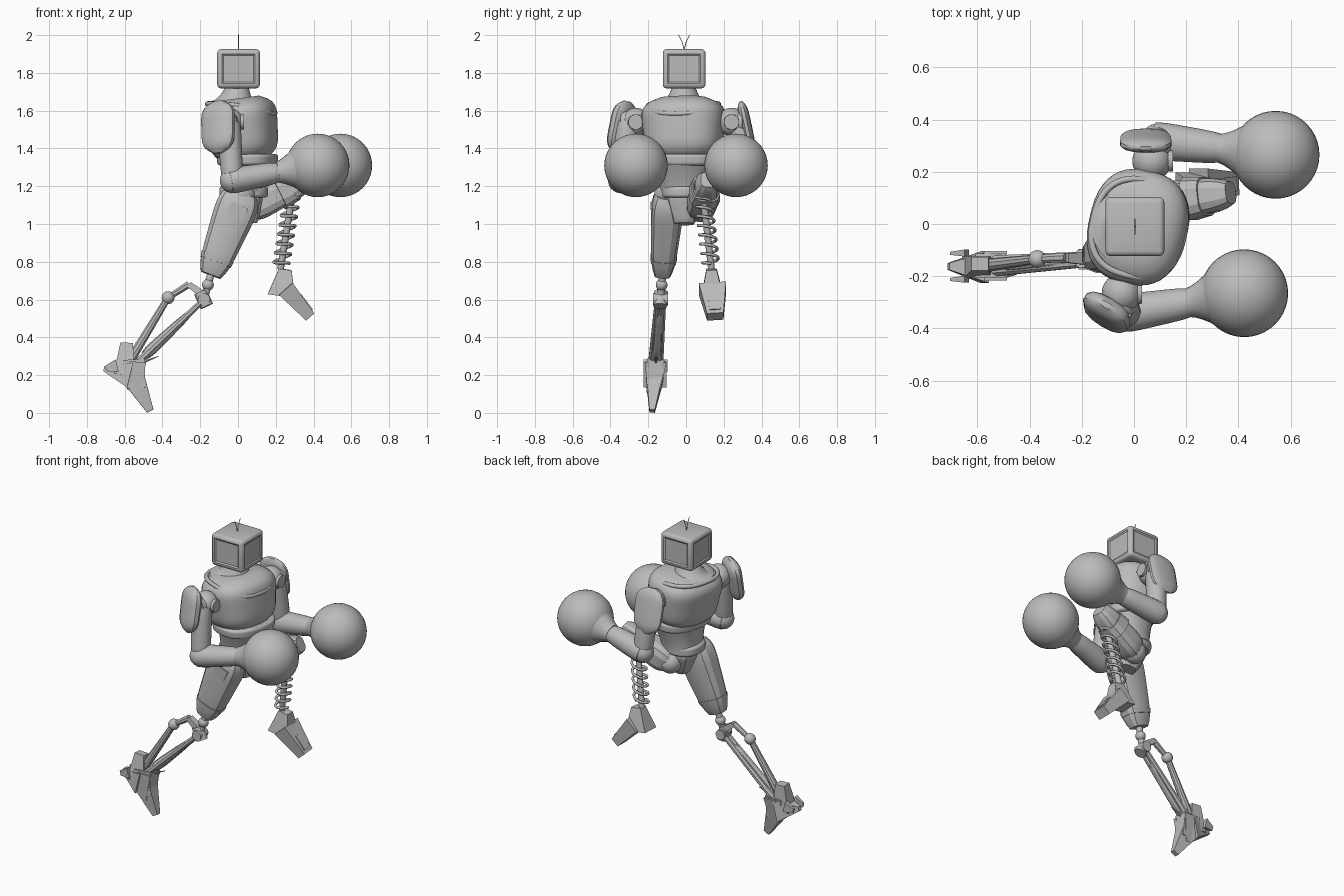
import bpy, bmesh, math
from mathutils import Vector, Matrix

old_cube = bpy.data.objects.get("Cube")
if old_cube:
    bpy.data.objects.remove(old_cube, do_unlink=True)

grey = bpy.data.materials.new("plain grey")
grey.use_nodes = True
grey.diffuse_color = (.5, .5, .5, 1)
grey.node_tree.nodes["Principled BSDF"].inputs["Base Color"].default_value = grey.diffuse_color
FRONT, LEFT, UP = Vector((1, 0, 0)), Vector((0, 1, 0)), Vector((0, 0, 1))


def finish(name, bm, smooth_angle):
    bmesh.ops.recalc_face_normals(bm, faces=bm.faces)
    mesh = bpy.data.meshes.new(name)
    bm.to_mesh(mesh)
    bm.free()
    mesh.materials.append(grey)
    part = bpy.data.objects.new(name, mesh)
    bpy.context.collection.objects.link(part)
    bpy.ops.object.select_all(action="DESELECT")
    bpy.context.view_layer.objects.active = part
    part.select_set(True)
    bpy.ops.object.shade_smooth_by_angle(angle=math.radians(smooth_angle))


def superellipse(angle, power):
    return [math.copysign(abs(v) ** (2 / power), v) for v in (math.cos(angle), math.sin(angle))]


def loft(name, a, b, start, end, wide=1, rounding=0, ease=1, sides=24, power=2,
         side=LEFT, smooth_angle=30):
    """Superellipse tube from a to b; radius eases start to end, its ends rounded in."""
    a, b = Vector(a), Vector(b)
    axis = (b - a).normalized()
    across = (side - axis * side.dot(axis)).normalized()
    depth = across.cross(axis)
    straight = rounding == 0 and ease == 1
    steps = 1 if straight else 16
    bm = bmesh.new()
    rings = []
    for step in range(steps + 1):
        t = step / steps
        radius = start + (end - start) * t ** ease
        radius *= 1 - rounding * abs(2 * t - 1) ** 5
        ring = []
        for i in range(sides):
            c, s = superellipse(math.tau * (i + .5) / sides, power)
            ring.append(bm.verts.new(a.lerp(b, t) + radius * (depth * c + across * s * wide)))
        rings.append(ring)
    for low, high in zip(rings, rings[1:]):
        for i in range(sides):
            bm.faces.new((low[i - 1], low[i], high[i], high[i - 1]))
    bm.faces.new(rings[0])
    bm.faces.new(rings[-1])
    finish(name, bm, smooth_angle)


def block(name, a, b, start, end, wide=1):
    loft(name, a, b, start, end, wide, sides=4, power=20)


def armour(name, a, b, start, end, wide, rounding=.3):
    loft(name, a, b, start, end, wide, rounding, sides=12, power=3, smooth_angle=20)


def ball(name, centre, radius):
    bm = bmesh.new()
    bmesh.ops.create_uvsphere(bm, u_segments=40, v_segments=20, radius=radius,
                              matrix=Matrix.Translation(centre))
    finish(name, bm, 60)


def wire(name, points, radius, cyclic=False):
    curve = bpy.data.curves.new(name, "CURVE")
    curve.dimensions, curve.bevel_depth, curve.bevel_resolution = "3D", radius, 2
    curve.use_fill_caps = True
    spline = curve.splines.new("POLY")
    spline.points.add(len(points) - 1)
    for target, point in zip(spline.points, points):
        target.co = (*point, 1)
    spline.use_cyclic_u = cyclic
    curve.materials.append(grey)
    bpy.context.collection.objects.link(bpy.data.objects.new(name, curve))


# Head: rounded box with shallow recessed sides, the front one being the screen
head_centre = Vector((.003, -.01, 1.822))
bm = bmesh.new()
bmesh.ops.create_cube(bm, size=.226, matrix=Matrix.Translation(head_centre)
                      @ Matrix.Diagonal((1, 1, .92, 1)))
bmesh.ops.bevel(bm, geom=bm.edges[:], offset=.02, segments=3, profile=.5, affect="EDGES")
bm.normal_update()
panels = [f for f in bm.faces if f.calc_area() > .02 and abs(f.normal.z) < .5]
bmesh.ops.inset_individual(bm, faces=panels, thickness=.008, depth=0)
bmesh.ops.inset_individual(bm, faces=panels, thickness=.012, depth=-.006)
finish("head", bm, 35)
for s in (-1, 1):
    root = head_centre + UP * .1
    wire("antenna", [root, root + UP * .04 + LEFT * s * .01, root + UP * .08 + LEFT * s * .03], .002)

# Torso, turned slightly to its right
turn = Matrix.Rotation(math.radians(-13), 3, "Z")
shoulder_line = turn @ LEFT


def core(x, z):
    return Vector((x, -.012, z))


loft("neck", core(-.015, 1.63), core(0, 1.74), .15, .056, ease=.4)
loft("chest", core(.045, 1.33), core(.0, 1.665), .167, .197, 1.18, .45,
     sides=40, power=2.5, side=shoulder_line)
loft("chest_rim", core(.05, 1.31), core(.05, 1.37), .153, .158, 1.2, .08,
     sides=40, power=2.5, side=shoulder_line)
loft("abdomen", core(.03, 1.17), core(.05, 1.33), .11, .145, 1.15, ease=1.5, power=2.4)
loft("belt", core(.03, 1.14), core(.03, 1.2), .13, .13, .93, .1, power=2.4)
armour("pelvis", core(.05, 1), core(.03, 1.15), .06, .11, 1, .1)
collar = []
for i in range(48):
    c, s = superellipse(math.tau * i / 48, 2.5)
    collar.append(turn @ Vector((.02 + .175 * c, .185 * s - .012, 1.63 - .025 * c - .02 * c * c)))
wire("collar", collar, .013, True)

# Arms: shoulder joint, guard, upper arm, forearm and round glove
for s, name in ((1, "left"), (-1, "right")):
    shoulder = core(.01, 1.54) + shoulder_line * s * .26
    elbow = Vector((.03 + s * .06, s * .33 - .012, 1.23))
    glove = Vector((.482 + s * .06, s * .265, 1.31))
    wrist = elbow.lerp(glove, .53)
    reach = shoulder_line * s * .1
    ball(name + "_shoulder", shoulder, .075)
    loft(name + "_shoulder_axle", shoulder - reach, shoulder + reach * .7, .06, .06, side=UP)
    loft(name + "_shoulder_cap", shoulder, shoulder + FRONT * .08, .045, .04)
    loft(name + "_upper_arm", shoulder + LEFT * s * .04, elbow, .064, .058, rounding=.1)
    ball(name + "_elbow", elbow, .066)
    loft(name + "_forearm", elbow.lerp(glove, -.03), wrist, .072, .057, 1.05, .08)
    loft(name + "_cuff", wrist, elbow.lerp(glove, .8), .057, .13, ease=1.4)
    ball(name + "_glove", glove, .168)
    guard = Vector((-.03 + s * .075, s * .3 - .01, 1.65))
    loft(name + "_shoulder_guard", guard, guard + LEFT * s * .06 - UP * .275, .103, .095,
         .37 - s * .07, .75, sides=14, power=2.4, side=Vector((.3 - s * .3, 1, 0)))


# Right leg: armoured thigh, knee and linkage shin, all in one leaning plane
def leg(x, z, out=0):
    return Vector((x, .075 * z - .18 - out, z))


hip, knee, hub = leg(.02, 1.16), leg(-.145, .73), leg(-.18, .6)
ball("right_hip", hip, .075)
armour("right_thigh", hip, knee, .125, .08, .76)
armour("right_thigh_band", hip.lerp(knee, .78), hip.lerp(knee, .84), .092, .086, .78, 0)
block("right_thigh_plate", leg(.01, 1.1, .07), leg(-.1, .84, .05), .05, .03, .4)
loft("right_knee_pin", knee, hub, .02, .02)
ball("right_knee", knee.lerp(hub, .4), .031)
loft("right_knee_hub", leg(-.2, .64), leg(-.165, .565), .036, .036)
loft("right_knee_axle", hub - LEFT * .04, hub + LEFT * .04, .032, .032, side=UP)
ankle = leg(-.55, .25)
for s in (-1, 1):
    loft("right_shin_bar", hub + LEFT * s * .015, ankle + LEFT * s * .02, .016, .022, sides=8)
armour("right_shin_cover", hub.lerp(ankle, .2), hub.lerp(ankle, .85), .02, .034, .8)
elbow_joint, corner = leg(-.37, .61), leg(-.26, .68)
block("right_link_arm", leg(-.19, .63), corner, .02, .016, 1.2)
loft("right_link_top", corner, elbow_joint, .02, .016, sides=8)
ball("right_link_joint", elbow_joint, .034)
loft("right_link_rod", elbow_joint, leg(-.57, .28), .018, .026, sides=10)
loft("right_ankle_spur", ankle, leg(-.42, .3), .012, .002, sides=6)

# Right foot: pushing off on the toe, with stepped sole segments
block("right_ankle", leg(-.59, .37), leg(-.6, .2), .034, .06, .8)
block("right_heel", leg(-.57, .2), leg(-.71, .235), .07, .015, .9)
block("right_instep", leg(-.55, .28), leg(-.54, .13), .06, .05, .8)
block("right_toe", leg(-.56, .2), leg(-.465, .01), .065, .02, .75)
for s in (-1, 1):
    block("right_foot_guard", leg(-.53, .27, s * .045), leg(-.54, .1, s * .03), .045, .02, .25)
    block("right_heel_guard", leg(-.64, .25, s * .05), leg(-.7, .235, s * .05), .035, .015, .4)

# Left leg: raised thigh stump
hip, knee = Vector((.06, .075, 1.08)), Vector((.37, .12, 1.235))
ball("left_hip", hip, .07)
armour("left_thigh", hip, knee, .09, .065, .95)
armour("left_thigh_band", hip.lerp(knee, .5), hip.lerp(knee, .7), .09, .08, .95, 0)

# Spring shin
top, bottom = Vector((.295, .085, 1.2)), Vector((.225, .135, .76))
loft("left_knee_axle", top - LEFT * .04, top + LEFT * .05, .033, .033, side=UP)
loft("left_spring_rod", top, bottom, .018, .018)
loft("left_spring_cap", top, top.lerp(bottom, .08), .035, .04)
coil = []
turns, per_turn = 8, 20
for i in range(turns * per_turn + 1):
    angle = math.tau * i / per_turn
    around = Vector((math.cos(angle), math.sin(angle), .2 * math.cos(angle))) * .043
    coil.append(top.lerp(bottom, .05 + .9 * i / (turns * per_turn)) + around)
wire("left_spring", coil, .008)

# Blade foot with a raised panel on its sloping front
heel, tip = Vector((.25, .14, .66)), Vector((.38, .155, .51))
block("left_foot_block", bottom + FRONT * .025, heel - FRONT * .02 - UP * .04, .035, .075, .8)
block("left_foot_blade", heel, tip, .05, .03, 1.5)
lift = Vector((.028, 0, .025))
block("left_foot_panel", heel.lerp(tip, .4) + lift, heel.lerp(tip, .9) + lift * .85, .006, .006, 5)
